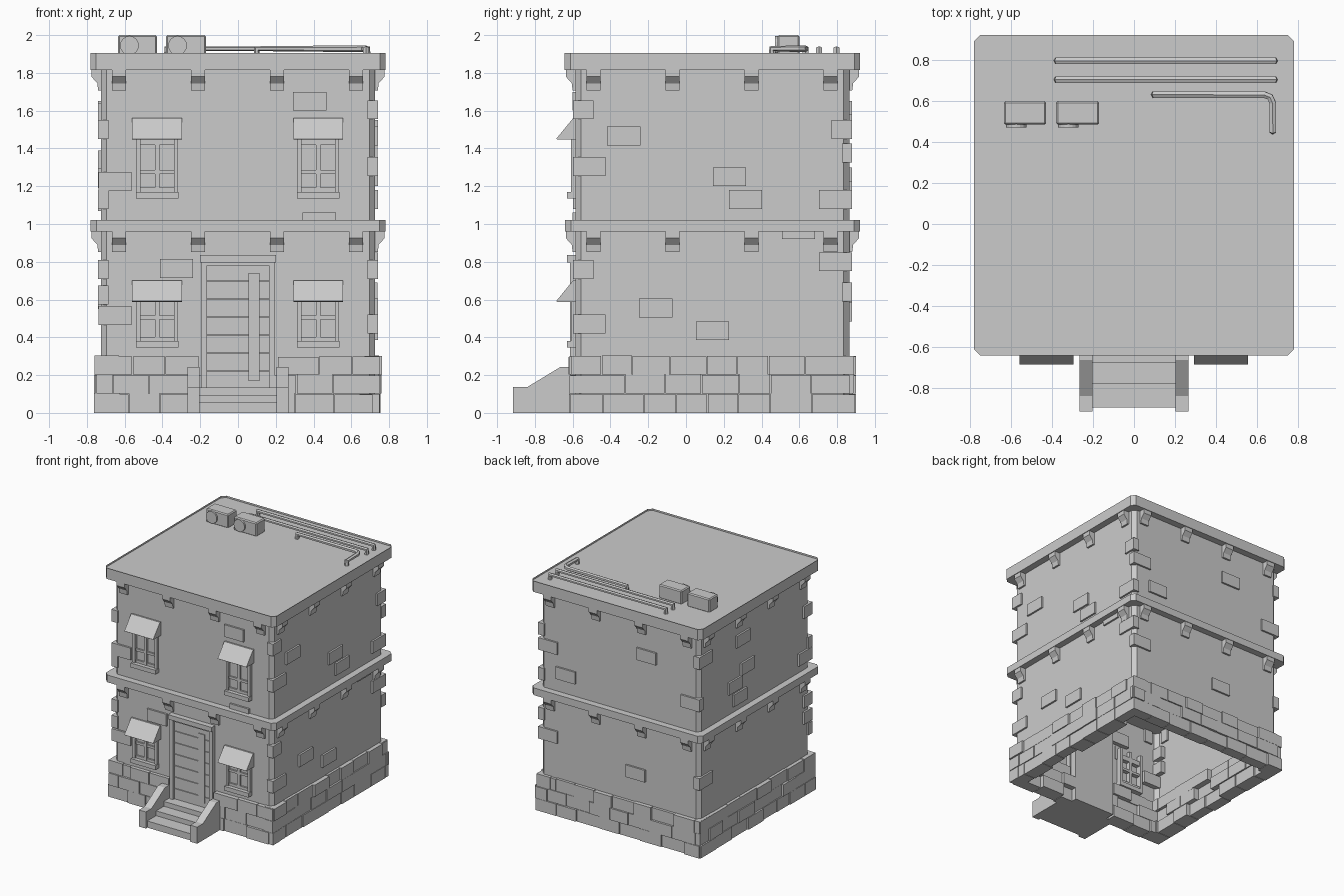
import bpy, bmesh, random
from math import pi
from mathutils import Matrix, Vector

if "Cube" in bpy.data.objects:
    bpy.data.objects.remove(bpy.data.objects["Cube"])

random.seed(4)
CY = 0.14      # y centre of the tower
HALF = 0.725   # wall half width


def place(u, d, z, k=0):
    """Side frame: u along the wall, d outward from centre; k = front, right, back, left."""
    return Matrix.Rotation(k * pi / 2, 3, 'Z') @ Vector((u, -d, z)) + Vector((0, CY, 0))


def finish(name, bm):
    bmesh.ops.recalc_face_normals(bm, faces=bm.faces)
    me = bpy.data.meshes.new(name)
    bm.to_mesh(me)
    bm.free()
    ob = bpy.data.objects.new(name, me)
    bpy.context.collection.objects.link(ob)
    return ob


def sweep(bm, a, b):
    """Closed solid between two matching outlines."""
    va, vb = [bm.verts.new(p) for p in a], [bm.verts.new(p) for p in b]
    n = len(va)
    bm.faces.new(va[::-1])
    top = bm.faces.new(vb)
    for i in range(n):
        bm.faces.new((va[i], va[(i + 1) % n], vb[(i + 1) % n], vb[i]))
    return top


def extrude(bm, profile, u0, u1, k=0):
    """Extrude a (d, z) profile along u."""
    sweep(bm, [place(u0, d, z, k) for d, z in profile], [place(u1, d, z, k) for d, z in profile])


def box(bm, u0, u1, d0, d1, z0, z1, k=0):
    extrude(bm, [(d0, z0), (d1, z0), (d1, z1), (d0, z1)], u0, u1, k)


def octagon(h, c, z):
    pts = []
    for k in range(4):
        pts += [place(-h + c, h, z, k), place(h - c, h, z, k)]
    return pts


# Two wall storeys, open below like a shell
for name, z0, z1 in (("lower_walls", 0, 0.97), ("upper_walls", 1.01, 1.83)):
    bm = bmesh.new()
    top = sweep(bm, octagon(HALF, 0.03, z0), octagon(HALF, 0.03, z1))
    bm.faces.ensure_lookup_table()
    bmesh.ops.delete(bm, geom=[bm.faces[0], top], context='FACES_ONLY')
    finish(name, bm)

# Cornice band and roof slab with a low rim
bm = bmesh.new()
sweep(bm, octagon(0.78, 0.03, 0.96), octagon(0.78, 0.03, 1.02))
finish("middle_cornice", bm)
bm = bmesh.new()
top = sweep(bm, octagon(0.782, 0.03, 1.815), octagon(0.782, 0.03, 1.905))
bmesh.ops.inset_region(bm, faces=[top], thickness=0.035)
bmesh.ops.translate(bm, verts=top.verts[:], vec=(0, 0, -0.015))
finish("roof", bm)

# Corbels under both bands on every side
bm = bmesh.new()
for k in range(4):
    for zt in (0.96, 1.815):
        prof = [(0.71, zt), (0.776, zt), (0.776, zt - 0.035), (0.745, zt - 0.07),
                (0.74, zt - 0.108), (0.71, zt - 0.108)]
        for i in range(4):
            u = -0.63 + i * 0.418
            extrude(bm, prof, u - 0.037, u + 0.037, k)
finish("corbels", bm)

# Stone base: three staggered courses of uneven blocks
bm = bmesh.new()
for k in range(4):
    for row in range(3):
        u = -0.75 - 0.1 * (row % 2)
        while u < 0.73:
            w = random.uniform(0.16, 0.22)
            a, b = max(u, -0.75), min(u + w - 0.004, 0.75)
            u += w
            spans = [(a, b)]
            if k == 0:   # leave the doorway free
                spans = [(a, min(b, -0.19)), (max(a, 0.19), b)]
            for p, q in spans:
                if q - p > 0.02:
                    box(bm, p, q, random.uniform(0.62, 0.67), random.uniform(0.744, 0.762),
                        row * 0.1 + 0.002 * (row > 0), row * 0.1 + 0.1 + random.uniform(-0.003, 0.003), k)
finish("stone_base", bm)

# Scattered bricks (u, z) per side
bricks = {
    0: [(0.38, 1.65), (0.43, 1.01), (-0.325, 0.765)],
    1: [(-0.47, 1.465), (0.09, 1.25), (0.175, 1.13), (-0.30, 0.555), (0.0, 0.435), (0.455, 0.97)],
    2: [(0.25, 1.53), (-0.49, 1.175), (0.15, 0.535)],
    3: [(-0.16, 1.59), (-0.10, 1.34), (-0.26, 1.24), (-0.2, 1.12)],
}
bm = bmesh.new()
for k, spots in bricks.items():
    for u, z in spots:
        box(bm, u - 0.088, u + 0.088, 0.69, 0.74, z - 0.05, z + 0.05, k)
# Corner bricks (side, end, z)
corners = [(0, -1, 1.225), (0, -1, 0.515), (3, 1, 0.625), (3, 1, 1.5), (3, 1, 1.13), (3, 1, 0.76),
           (1, -1, 1.305), (1, -1, 0.47), (1, -1, 1.605), (1, -1, 0.76), (1, 1, 1.5), (1, 1, 1.13),
           (1, 1, 0.8), (2, -1, 1.375), (2, -1, 0.64), (2, 1, 1.25), (3, -1, 0.6), (3, -1, 1.6)]
for i, (k, s, z) in enumerate(corners):
    inner = 0.63 if z in (1.605, 0.625, 0.76, 1.5) else 0.565
    box(bm, *sorted((s * 0.738, s * inner)), 0.685, 0.74, z - 0.05, z + 0.05, k)
finish("wall_bricks", bm)

# Windows: frame, bars, sill, awning
for level, zs, zm, za in (("lower", 0.345, 0.505, 0.588), ("upper", 1.135, 1.275, 1.447)):
    zt = za + 0.113
    for side, x in (("left", -0.428), ("right", 0.425)):
        bm = bmesh.new()
        for c in (-0.1, 0.1):
            box(bm, x + c - 0.011, x + c + 0.011, 0.68, 0.748, zs + 0.03, zt - 0.02)
        for z, h in ((zs + 0.045, 0.012), (zm, 0.01), (za - 0.01 if level == "upper" else za + 0.02, 0.02)):
            box(bm, x - 0.095, x + 0.095, 0.69, 0.738, z - h, z + h)
        box(bm, x - 0.012, x + 0.012, 0.69, 0.74, zs + 0.03, zt - 0.02)
        box(bm, x - 0.113, x + 0.113, 0.68, 0.77, zs, zs + 0.035)
        finish(f"{level}_{side}_window", bm)
        bm = bmesh.new()
        extrude(bm, [(0.72, zt), (0.738, zt), (0.827, za + 0.004), (0.822, za), (0.72, za)], x - 0.132, x + 0.132)
        finish(f"{level}_{side}_awning", bm)

# Door with planks, long glass strip, jambs and lintel
bm = bmesh.new()
box(bm, -0.19, 0.19, 0.62, 0.728, 0, 0.80)
for i in range(7):
    z = 0.13 + i * 0.095
    box(bm, -0.165, 0.165, 0.70, 0.736, z, z + 0.09)
box(bm, 0.055, 0.115, 0.70, 0.744, 0.17, 0.74)
finish("door", bm)
bm = bmesh.new()
for s in (-1, 1):
    box(bm, *sorted((s * 0.165, s * 0.197)), 0.68, 0.755, 0.1, 0.80)
box(bm, -0.165, 0.165, 0.68, 0.75, 0.78, 0.80)
box(bm, -0.2, 0.2, 0.68, 0.77, 0.797, 0.835)
finish("door_frame", bm)

# Front steps between sloped side walls
bm = bmesh.new()
extrude(bm, [(0.70, 0), (1.035, 0), (1.035, 0.055), (0.92, 0.055), (0.92, 0.095),
             (0.82, 0.095), (0.82, 0.135), (0.70, 0.135)], -0.207, 0.207)
finish("front_steps", bm)
bm = bmesh.new()
for s in (-1, 1):
    extrude(bm, [(0.70, 0), (1.055, 0), (1.055, 0.137), (0.98, 0.137), (0.805, 0.243), (0.70, 0.243)],
            *sorted((s * 0.203, s * 0.267)))
finish("step_side_walls", bm)

# Rooftop cooling units with round fans
for i, (x0, x1) in enumerate(((-0.635, -0.43), (-0.38, -0.17))):
    bm = bmesh.new()
    box(bm, x0, x1, CY - 0.60, CY - 0.485, 1.885, 2.0)
    ob = finish(f"cooling_unit_{i + 1}", bm)
    bev = ob.modifiers.new("soft_edges", 'BEVEL')
    bev.width, bev.segments = 0.008, 1
    bpy.ops.mesh.primitive_cylinder_add(vertices=16, radius=0.05, depth=0.03,
                                        location=(x0 + 0.06, 0.486, 1.945), rotation=(pi / 2, 0, 0))
    bpy.context.object.name = f"cooling_fan_{i + 1}"


# Roof pipes bending down at both ends
def pipe(name, path):
    pts = [(*path[0], 1.88)] + [(x, y, 1.928) for x, y in path] + [(*path[-1], 1.88)]
    cu = bpy.data.curves.new(name, 'CURVE')
    cu.dimensions, cu.bevel_depth, cu.bevel_resolution, cu.use_fill_caps = '3D', 0.018, 1, True
    sp = cu.splines.new('POLY')
    sp.points.add(len(pts) - 1)
    for p, co in zip(sp.points, pts):
        p.co = (*co, 1)
    sp.use_smooth = False
    ob = bpy.data.objects.new(name, cu)
    bpy.context.collection.objects.link(ob)
    bpy.ops.object.select_all(action='DESELECT')
    ob.select_set(True)
    bpy.context.view_layer.objects.active = ob
    bpy.ops.object.convert(target='MESH')


pipe("roof_pipe_back", [(-0.375, 0.797), (0.685, 0.797)])
pipe("roof_pipe_middle", [(-0.375, 0.705), (0.685, 0.705)])
pipe("roof_pipe_bent", [(0.10, 0.632), (0.635, 0.632), (0.665, 0.62), (0.678, 0.59), (0.678, 0.455)])
